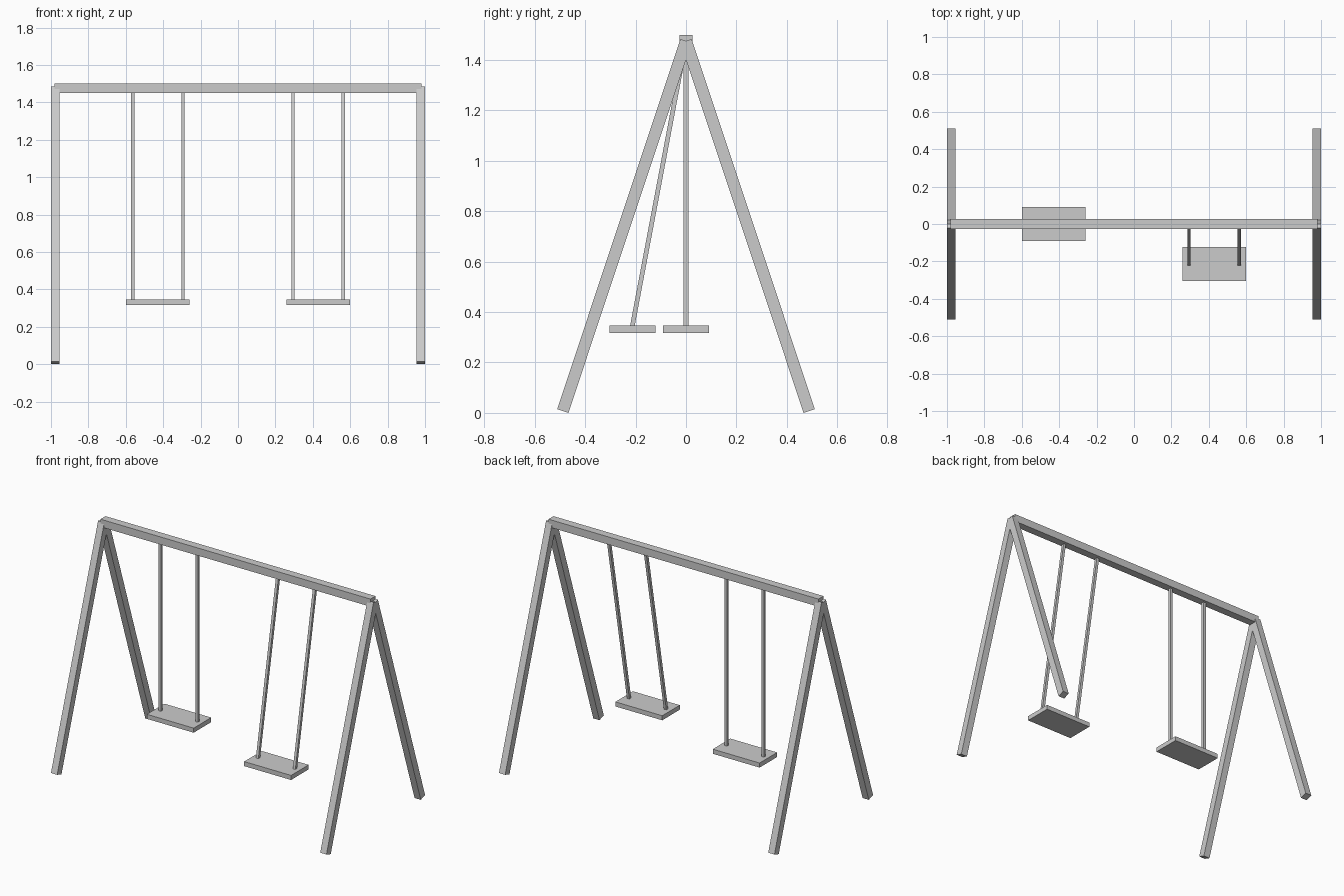
import bpy
from mathutils import Vector, Matrix

if "Cube" in bpy.data.objects:
    bpy.data.objects.remove(bpy.data.objects["Cube"])


def box(name, center, size):
    bpy.ops.mesh.primitive_cube_add(size=1)
    ob = bpy.context.object
    ob.name = name
    ob.data.transform(Matrix.Diagonal((*size, 1)))
    ob.location = center
    return ob


def bar(name, bottom, top, width, depth):
    """Square-ended bar between two points lying in a plane of constant x."""
    a, b = Vector(bottom), Vector(top)
    d = b - a
    ob = box(name, (a + b) / 2, (width, depth, d.length))
    ob.rotation_euler = Vector((0, 0, 1)).rotation_difference(d).to_euler()
    return ob


# Top beam
box("top_beam", (0, 0, 1.475), (1.96, 0.052, 0.05))

# A-frame legs, crossing at the beam ends
for side, sx in (("left", -1), ("right", 1)):
    for face, sy in (("front", -1), ("back", 1)):
        x = sx * 0.9775
        bar(f"{face}_leg_{side}", (x, sy * 0.489, 0.0073), (x, 0, 1.476), 0.045, 0.047)

# Swings: the left one hangs straight, the right one swings forward
for side, cx, y in (("left", -0.428, 0), ("right", 0.428, -0.213)):
    box(f"seat_{side}", (cx, y, 0.332), (0.34, 0.182, 0.03))
    for end, dx in (("left", -0.134), ("right", 0.134)):
        bar(f"{side}_swing_rope_{end}", (cx + dx, y, 0.344), (cx + dx, 0, 1.475), 0.018, 0.018)
